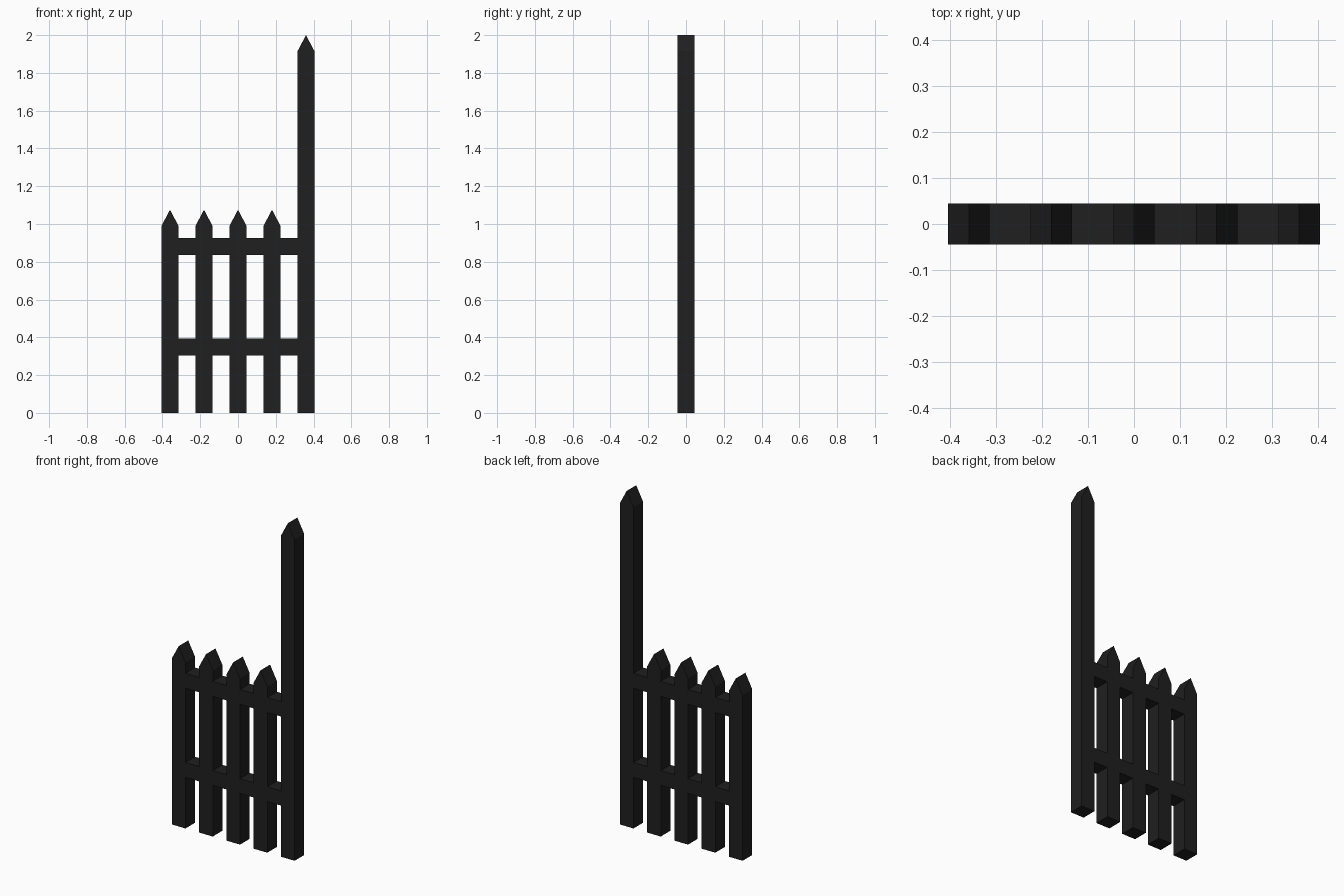
import bpy, bmesh

if "Cube" in bpy.data.objects:
    bpy.data.objects.remove(bpy.data.objects["Cube"])

W = 0.09          # post width, depth and gap
H = W / 2

mat = bpy.data.materials.new("dark_paint")
mat.diffuse_color = (0.014, 0.014, 0.014, 1)
mat.use_nodes = True
mat.node_tree.nodes["Principled BSDF"].inputs["Base Color"].default_value = mat.diffuse_color


def extrude_profiles(name, profiles):
    """Extrude closed XZ outlines through the fence depth into one object."""
    bm = bmesh.new()
    for pts in profiles:
        face = bm.faces.new([bm.verts.new((x, -H, z)) for x, z in pts])
        ext = bmesh.ops.extrude_face_region(bm, geom=[face])
        verts = [v for v in ext["geom"] if isinstance(v, bmesh.types.BMVert)]
        bmesh.ops.translate(bm, verts=verts, vec=(0, W, 0))
    bmesh.ops.recalc_face_normals(bm, faces=bm.faces)
    mesh = bpy.data.meshes.new(name)
    bm.to_mesh(mesh)
    bm.free()
    mesh.materials.append(mat)
    obj = bpy.data.objects.new(name, mesh)
    bpy.context.collection.objects.link(obj)
    return obj


def picket(name, x, tip):
    shoulder = tip - 0.085
    return extrude_profiles(name, [[(x - H, 0), (x + H, 0), (x + H, shoulder),
                                    (x, tip), (x - H, shoulder)]])


# Four short pickets and the tall end post
xs = [-0.36 + 0.18 * i for i in range(5)]
for i, x in enumerate(xs[:4]):
    picket(f"picket_{i + 1}", x, 1.075)
picket("tall_post", xs[4], 2.0)

# Rails flush with the pickets, filling each gap
for name, z0, z1 in (("lower_rail", 0.305, 0.393), ("upper_rail", 0.836, 0.925)):
    extrude_profiles(name, [[(a + H, z0), (b - H, z0), (b - H, z1), (a + H, z1)]
                            for a, b in zip(xs, xs[1:])])
